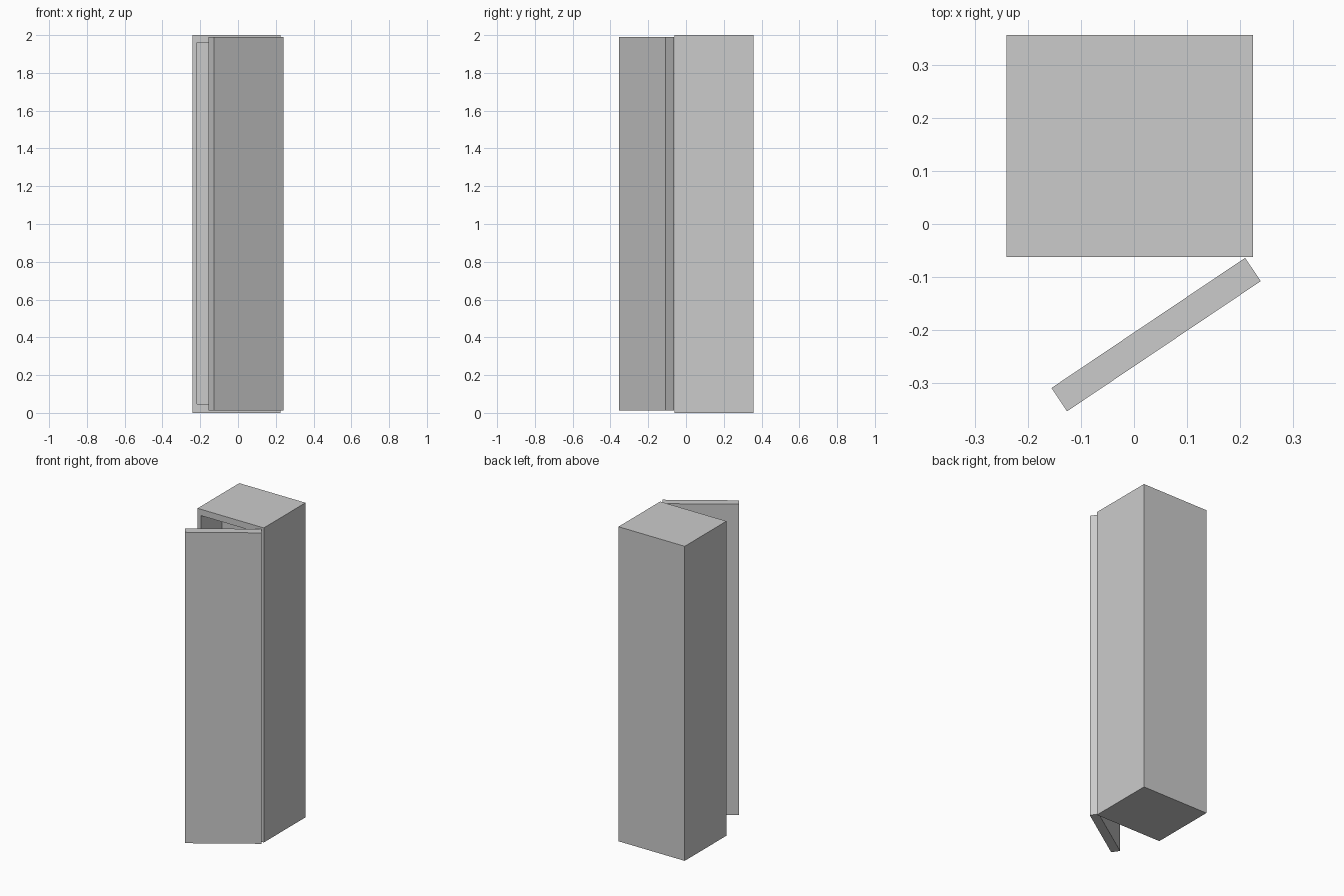
import bpy, bmesh, math

if "Cube" in bpy.data.objects:
    bpy.data.objects.remove(bpy.data.objects["Cube"])


def finish(bm, name):
    bmesh.ops.recalc_face_normals(bm, faces=bm.faces)
    me = bpy.data.meshes.new(name)
    bm.to_mesh(me)
    bm.free()
    ob = bpy.data.objects.new(name, me)
    bpy.context.collection.objects.link(ob)
    return ob


def box(bm, lo, hi):
    verts = bmesh.ops.create_cube(bm, size=1)["verts"]
    for v in verts:
        v.co = [lo[i] + (v.co[i] + 0.5) * (hi[i] - lo[i]) for i in range(3)]
    return verts


# Cabinet body: box with the front inset to a rim and pushed back as a recess
X0, X1, Y0, Y1, H = -0.241, 0.225, -0.062, 0.357, 2.0
RIM_X, RIM_BOTTOM, RIM_TOP, DEPTH = 0.024, 0.046, 0.04, 0.21

bm = bmesh.new()
box(bm, (X0, Y0, 0), (X1, Y1, H))
bm.normal_update()
front = min(bm.faces, key=lambda f: f.calc_center_median().y)
bmesh.ops.inset_individual(bm, faces=[front], thickness=0.02)
for v in front.verts:
    v.co.x = X0 + RIM_X if v.co.x < 0 else X1 - RIM_X
    v.co.z = RIM_BOTTOM if v.co.z < 1 else H - RIM_TOP
inner = bmesh.ops.extrude_discrete_faces(bm, faces=[front])["faces"][0]
for v in inner.verts:
    v.co.y += DEPTH
finish(bm, "cabinet_body")

# Door: slab hinged at the right front corner, swung open
bm = bmesh.new()
box(bm, (-0.441, -0.053, 0.013), (0, 0, 1.99))
door = finish(bm, "door")
door.location = (0.210, -0.064, 0)
door.rotation_euler.z = math.radians(33.9)
